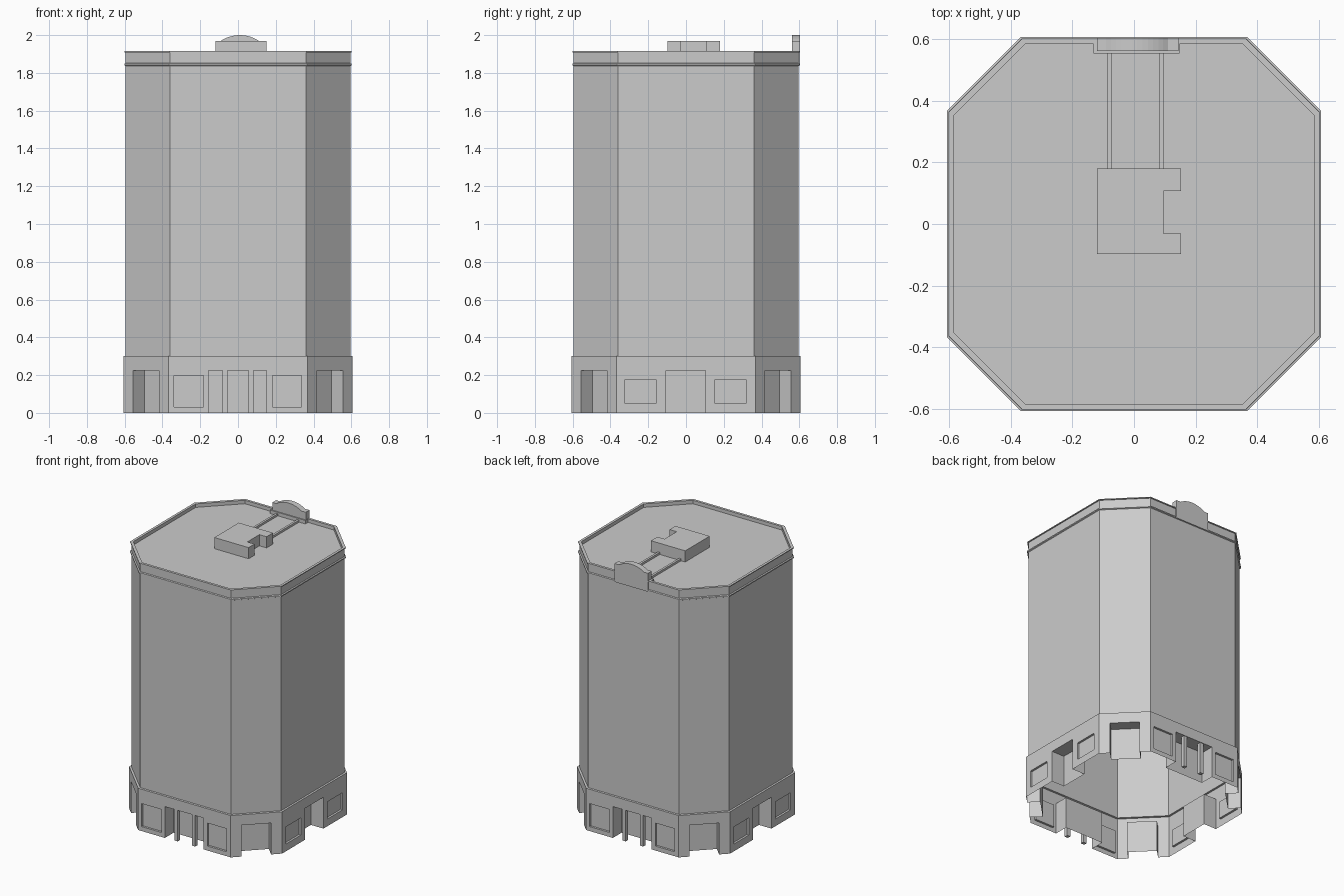
import bpy, bmesh, math
from mathutils import Vector

if "Cube" in bpy.data.objects:
    bpy.data.objects.remove(bpy.data.objects["Cube"])


def finish(name, bm):
    bmesh.ops.remove_doubles(bm, verts=bm.verts, dist=1e-5)
    me = bpy.data.meshes.new(name)
    bm.to_mesh(me)
    bm.free()
    ob = bpy.data.objects.new(name, me)
    bpy.context.collection.objects.link(ob)
    return ob


def octagon(h):
    # square of half-width h with cut corners, counter-clockwise from front left
    c = h * 0.605
    return [(-c, -h), (c, -h), (h, -c), (h, c), (c, h), (-c, h), (-h, c), (-h, -c)]


def prism(name, outline, direction):
    # extrude a flat outline along a vector
    bm = bmesh.new()
    d = Vector(direction)
    a = [bm.verts.new(p) for p in outline]
    b = [bm.verts.new(Vector(p) + d) for p in outline]
    n = len(a)
    bm.faces.new(a)
    bm.faces.new(b[::-1])
    for i in range(n):
        bm.faces.new((a[i], b[i], b[(i + 1) % n], a[(i + 1) % n]))
    bmesh.ops.recalc_face_normals(bm, faces=bm.faces)
    return finish(name, bm)


def box(name, x0, x1, y0, y1, z0, z1):
    return prism(name, [(x0, y0, z0), (x1, y0, z0), (x1, y1, z0), (x0, y1, z0)], (0, 0, z1 - z0))


# Tower shaft: stacked octagons with string course, rim and sunken roof
bm = bmesh.new()
profile = [(0.607, 0.30), (0.595, 0.302), (0.595, 1.836), (0.602, 1.84), (0.602, 1.848),
           (0.595, 1.852), (0.595, 1.908), (0.601, 1.909), (0.601, 1.915),
           (0.583, 1.915), (0.583, 1.89)]
rings = [[bm.verts.new((x, y, z)) for x, y in octagon(h)] for h, z in profile]
for lo, hi in zip(rings, rings[1:]):
    for i in range(8):
        j = (i + 1) % 8
        bm.faces.new((lo[i], lo[j], hi[j], hi[i]))
bm.faces.new(rings[-1])
finish("tower_shaft_and_roof", bm)

# Ground floor: one wall per side, with sunken windows and doorways
bm = bmesh.new()
TOP = 0.30


def wall(p, q, openings):
    p, q = Vector((*p, 0)), Vector((*q, 0))
    mid, along = (p + q) / 2, (q - p).normalized()
    inward = Vector((-along.y, along.x, 0))
    half = (q - p).length / 2

    def quad(*pts):
        bm.faces.new([bm.verts.new(mid + along * u + inward * d + Vector((0, 0, z)))
                      for u, z, d in pts])

    us = sorted({-half, half, *[o[0] for o in openings], *[o[1] for o in openings]})
    zs = sorted({0, TOP, *[o[2] for o in openings], *[o[3] for o in openings]})
    for a, b in zip(us, us[1:]):
        for c, e in zip(zs, zs[1:]):
            u, z = (a + b) / 2, (c + e) / 2
            if not any(o[0] < u < o[1] and o[2] < z < o[3] for o in openings):
                quad((a, c, 0), (b, c, 0), (b, e, 0), (a, e, 0))
    for a, b, c, e, d in openings:
        quad((a, c, d), (b, c, d), (b, e, d), (a, e, d))
        quad((a, c, 0), (a, c, d), (a, e, d), (a, e, 0))
        quad((b, c, d), (b, c, 0), (b, e, 0), (b, e, d))
        quad((a, e, d), (b, e, d), (b, e, 0), (a, e, 0))
        if c > 0:
            quad((a, c, 0), (b, c, 0), (b, c, d), (a, c, d))


main_side = [(-0.34, -0.182, 0.032, 0.197, 0.015), (0.182, 0.335, 0.032, 0.197, 0.015),
             (-0.155, 0.152, 0, 0.225, 0.10)]
door_side = [(-0.325, -0.155, 0.052, 0.175, 0.015), (0.15, 0.32, 0.052, 0.175, 0.015),
             (-0.105, 0.102, 0, 0.225, 0.10)]
corner = [(-0.097, 0.097, 0, 0.225, 0.085)]
o = octagon(0.607)
for i in range(8):
    wall(o[i], o[(i + 1) % 8], corner if i % 2 else (door_side if i in (2, 6) else main_side))
finish("ground_floor_walls", bm)

# Square pillars in the front and back entrances
for side, label in ((-1, "front"), (1, "back")):
    for s in (-1, 1):
        ys = sorted((side * 0.603, side * 0.578))
        box(f"{label}_entrance_pillar", s * 0.069 - 0.013, s * 0.069 + 0.013, *ys, 0, 0.225)

# Notched machine housing on the roof
notched = [(-0.12, -0.097), (0.152, -0.097), (0.152, -0.03), (0.095, -0.03),
           (0.095, 0.107), (0.152, 0.107), (0.152, 0.18), (-0.12, 0.18)]
prism("roof_housing", [(x, y, 1.888) for x, y in notched], (0, 0, 0.082))

# Pipes from the housing to the rear parapet
for x in (-0.079, 0.09):
    box("roof_pipe", x - 0.008, x + 0.008, 0.178, 0.565, 1.886, 1.905)

# Arched parapet block at the back
cx, w, rise = 0.01, 0.10, 0.03
r = (w * w + rise * rise) / (2 * rise)
t = math.asin(w / r)
arc = [(cx + r * math.sin(a), 1.97 + rise - r + r * math.cos(a))
       for a in [t - 2 * t * k / 12 for k in range(13)]]
outline = [(-0.12, 1.838), (0.145, 1.838), (0.145, 1.97)] + arc + [(-0.12, 1.97)]
prism("rear_parapet_arch", [(x, 0.561, z) for x, z in outline], (0, 0.042, 0))
# Low kerb around the arch
box("rear_parapet_kerb", -0.132, 0.147, 0.553, 0.59, 1.886, 1.915)
